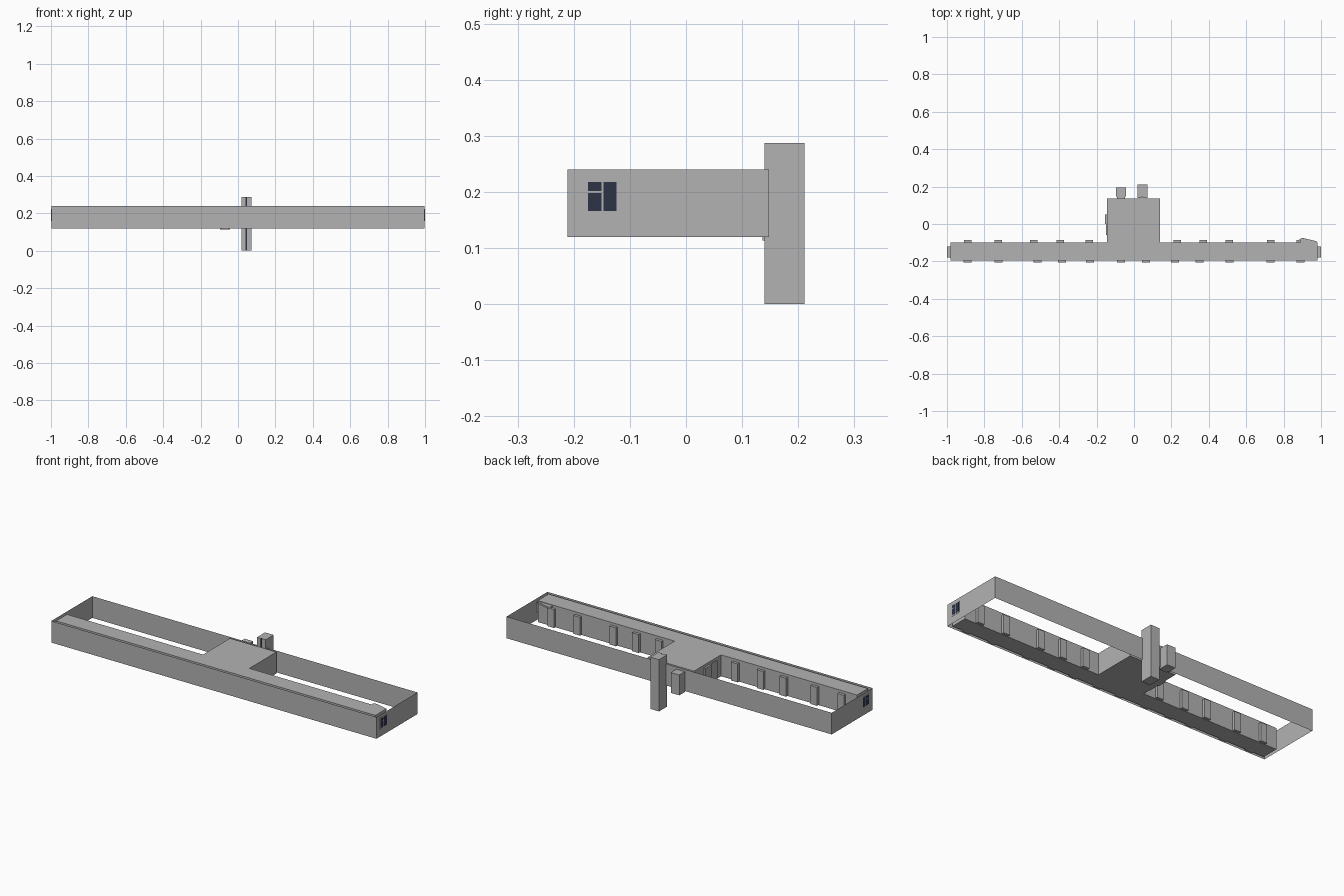
import bpy
import bmesh

if "Cube" in bpy.data.objects:
    bpy.data.objects.remove(bpy.data.objects["Cube"])


def material(name, rgb):
    m = bpy.data.materials.new(name)
    m.diffuse_color = (*rgb, 1)
    m.use_nodes = True
    m.node_tree.nodes["Principled BSDF"].inputs["Base Color"].default_value = m.diffuse_color
    return m


GREY = material("plain grey", (0.45, 0.45, 0.45))
DARK = material("dark blue glass", (0.025, 0.033, 0.063))
LOW, HIGH = 0.12, 0.24


def finish(name, bm, mat):
    bmesh.ops.recalc_face_normals(bm, faces=bm.faces)
    mesh = bpy.data.meshes.new(name)
    bm.to_mesh(mesh)
    bm.free()
    mesh.materials.append(mat)
    ob = bpy.data.objects.new(name, mesh)
    bpy.context.collection.objects.link(ob)
    return ob


def box(name, x, y, z, mat=GREY):
    bm = bmesh.new()
    bmesh.ops.create_cube(bm, size=1)
    for v in bm.verts:
        for i, (a, b) in enumerate((x, y, z)):
            v.co[i] = a if v.co[i] < 0 else b
    return finish(name, bm, mat)


def prism(name, outline, z0, z1):
    bm = bmesh.new()
    face = bm.faces.new([bm.verts.new((x, y, z0)) for x, y in outline])
    new = bmesh.ops.extrude_face_region(bm, geom=[face])["geom"]
    for v in new:
        if isinstance(v, bmesh.types.BMVert):
            v.co.z = z1
    return finish(name, bm, GREY)


# Thin sheet wall running round the site
bm = bmesh.new()
ring = [(-0.998, -0.211), (0.998, -0.211), (0.998, 0.148), (-0.998, 0.148)]
lower = [bm.verts.new((x, y, LOW)) for x, y in ring]
upper = [bm.verts.new((x, y, HIGH)) for x, y in ring]
for i in range(4):
    j = (i + 1) % 4
    bm.faces.new((lower[i], lower[j], upper[j], upper[i]))
finish("perimeter_wall", bm, GREY)

# T-shaped building
prism("main_building", [(-0.98, -0.195), (0.98, -0.195), (0.98, -0.1),
                        (0.14, -0.1), (0.14, 0.137), (-0.145, 0.137),
                        (-0.145, -0.1), (-0.98, -0.1)], LOW, HIGH - 0.001)

# Sloping canopy at the right rear corner
prism("corner_canopy", [(0.89, -0.1), (0.98, -0.1), (0.975, -0.092),
                        (0.9, -0.074), (0.885, -0.082)], 0.226, 0.236)

# Projecting bays along the long sides
for x in (-0.89, -0.725, -0.515, -0.385, -0.235, -0.07,
          0.065, 0.22, 0.35, 0.51, 0.73, 0.89):
    box("front_bay", (x - 0.021, x + 0.021), (-0.205, -0.194), (0.122, 0.224))
for x in (-0.89, -0.725, -0.535, -0.395, -0.238, 0.23, 0.37, 0.51, 0.73, 0.89):
    box("rear_bay", (x - 0.02, x + 0.02), (-0.101, -0.085), (0.122, 0.224))

# Side bay and low ledge on the central block
box("side_bay", (-0.156, -0.144), (0, 0.05), (0.122, 0.224))
box("side_ledge", (-0.15, -0.144), (-0.06, 0), (0.122, 0.224))

# Rear tower and shorter rear bay, each joined by a narrow neck
box("tower", (0.018, 0.071), (0.148, 0.211), (0, 0.287))
for x in (0.018, 0.048):
    box("tower_neck", (x, x + 0.023), (0.14, 0.149), (0, 0.287))
box("tower_slit", (0.041, 0.048), (0.143, 0.149), (0, 0.286), DARK)
box("rear_block", (-0.096, -0.044), (0.147, 0.196), (0.114, 0.227))
box("rear_block_neck", (-0.092, -0.048), (0.136, 0.148), (0.114, 0.227))

# Windows at both ends: frame with three dark panes
panes = [((-0.175, -0.151), (0.202, 0.218)),
         ((-0.175, -0.151), (0.166, 0.198)),
         ((-0.147, -0.124), (0.166, 0.218))]
for s in (-1, 1):
    box("end_window_frame", sorted((s * 0.979, s * 0.9992)),
        (-0.179, -0.121), (0.16, 0.222))
    for y, z in panes:
        box("end_window_pane", sorted((s * 0.9985, s * 1.0)), y, z, DARK)
